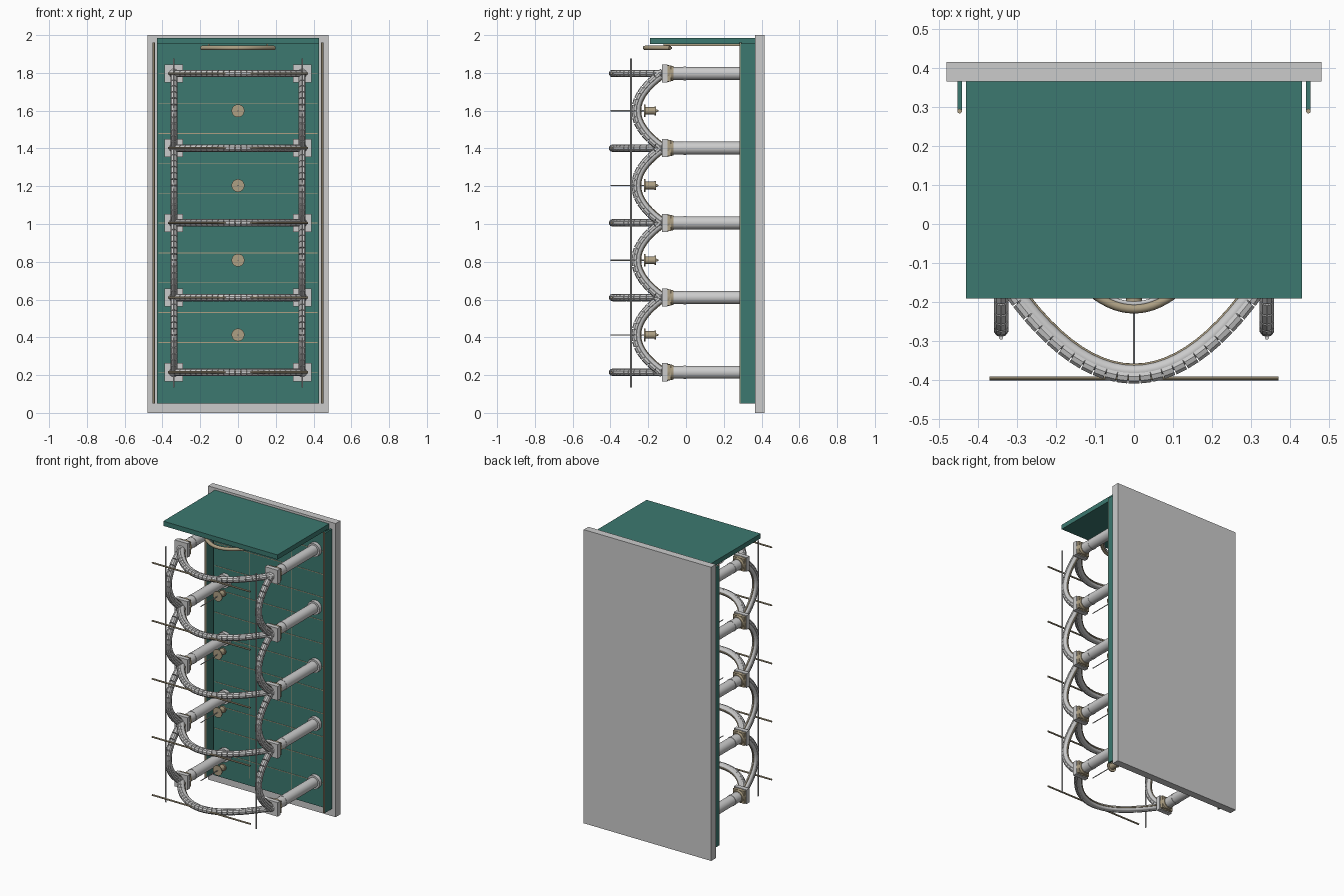
import bpy, math
from mathutils import Vector

if "Cube" in bpy.data.objects:
    bpy.data.objects.remove(bpy.data.objects["Cube"])


def material(name, rgb):
    m = bpy.data.materials.new(name)
    m.diffuse_color = (*rgb, 1)
    m.use_nodes = True
    m.node_tree.nodes["Principled BSDF"].inputs["Base Color"].default_value = m.diffuse_color
    return m


GREEN = material("green", (0.045, 0.19, 0.16))
TAN = material("tan", (0.42, 0.35, 0.23))


def finish(ob, name, mat=None, smooth=False):
    ob.name = name
    if mat:
        ob.data.materials.append(mat)
    if smooth:
        bpy.ops.object.shade_smooth_by_angle(angle=math.radians(35))
    return ob


def box(name, lo, hi, mat=None):
    lo, hi = Vector(lo), Vector(hi)
    bpy.ops.mesh.primitive_cube_add(size=1, location=(lo + hi) / 2)
    ob = bpy.context.object
    ob.scale = hi - lo
    return finish(ob, name, mat)


def rod(name, a, b, r, mat=None, r2=None, sides=20):
    a, b = Vector(a), Vector(b)
    bpy.ops.mesh.primitive_cone_add(vertices=sides, radius1=r, radius2=r if r2 is None else r2,
                                    depth=(b - a).length, location=(a + b) / 2)
    ob = bpy.context.object
    ob.rotation_euler = (b - a).to_track_quat('Z', 'Y').to_euler()
    return finish(ob, name, mat, True)


def tube(name, pts, r, mat=None):
    cu = bpy.data.curves.new(name, 'CURVE')
    cu.dimensions = '3D'
    cu.bevel_depth, cu.bevel_resolution, cu.use_fill_caps = r, 2, True
    sp = cu.splines.new('POLY')
    sp.points.add(len(pts) - 1)
    for p, q in zip(sp.points, pts):
        p.co = (*q, 1)
    sp.use_smooth = True
    ob = bpy.data.objects.new(name, cu)
    bpy.context.collection.objects.link(ob)
    if mat:
        cu.materials.append(mat)
    return ob


def bow(a, b, rise, off=0, n=24):
    # parabolic path bulging to the front, optionally offset along its normal
    a, b = Vector(a), Vector(b)
    along, out = (b - a).normalized(), Vector((0, -1, 0))
    pts = []
    for i in range(n + 1):
        t = i / n
        tan = (b - a) + out * rise * 4 * (1 - 2 * t)
        nrm = (out * tan.dot(along) - along * tan.dot(out)).normalized()
        pts.append(a.lerp(b, t) + out * rise * 4 * t * (1 - t) + nrm * off)
    return pts


def arch(name, a, b, rise, n):
    tube(name + "_core", bow(a, b, rise), 0.018)
    tube(name + "_inner_bead", bow(a, b, rise, -0.017), 0.004, TAN)
    pts = bow(a, b, rise, 0.012, n)
    for p, q in zip(pts, pts[1:]):
        rod(name + "_block", p.lerp(q, 0.03), p.lerp(q, 0.97), 0.0195, sides=10)


# back plate, panel and canopy
box("back_plate", (-0.48, 0.365, 0), (0.48, 0.415, 2))
box("green_panel", (-0.43, 0.35, 0.05), (0.43, 0.365, 1.955), GREEN)
box("canopy", (-0.43, -0.19, 1.953), (0.43, 0.365, 1.985), GREEN)

# thin seams on the panel
for i in range(11):
    z = 0.215 + 0.158 * i
    box("panel_seam", (-0.42, 0.348, z - 0.002), (0.42, 0.352, z + 0.002), TAN)
for s in (-1, 1):
    box("upright_seam", (s * 0.156 - 0.001, 0.349, 0.1), (s * 0.156 + 0.001, 0.352, 1.9), TAN)
    # side fins with a trim bead on the front edge
    box("side_fin", (s * 0.446 - 0.006, 0.289, 0.05), (s * 0.446 + 0.006, 0.365, 1.955), GREEN)
    rod("fin_bead", (s * 0.446, 0.289, 0.05), (s * 0.446, 0.289, 1.96), 0.006, TAN)
    # ribs under the canopy
    box("canopy_rib", (s * 0.156 - 0.004, -0.12, 1.943), (s * 0.156 + 0.004, 0.35, 1.954), TAN)

# columns with base flange, collar and capital
LEVELS = [0.215 + 0.3955 * i for i in range(5)]
X = 0.34
for z in LEVELS:
    for s in (-1, 1):
        x = s * X
        rod("column", (x, 0.352, z), (x, -0.08, z), 0.034, sides=24)
        rod("column_base", (x, 0.352, z), (x, 0.325, z), 0.046, sides=24)
        rod("column_ring", (x, 0.0, z), (x, -0.012, z), 0.036, sides=24)
        rod("collar", (x, -0.065, z), (x, -0.1, z), 0.038, TAN, 0.046, 24)
        box("capital_plate", (x - 0.042, -0.1, z - 0.042), (x + 0.042, -0.08, z + 0.042), TAN)
        box("capital", (x - 0.048, -0.128, z - 0.048), (x + 0.048, -0.098, z + 0.048))
    # level arches and their front tie rods
    arch("level_arch", (-X, -0.115, z), (X, -0.115, z), 0.263, 25)
    rod("tie_rod", (-0.37, -0.395, z), (0.37, -0.395, z), 0.0055, TAN, sides=10)

for s in (-1, 1):
    for a, b in zip(LEVELS, LEVELS[1:]):
        arch("upright_arch", (s * X, -0.115, a), (s * X, -0.115, b), 0.143, 14)
    rod("upright_rod", (s * X, -0.291, 0.135), (s * X, -0.291, 1.875), 0.005, sides=10)

# bosses between the levels, each with a long pin
for a, b in zip(LEVELS, LEVELS[1:]):
    z = (a + b) / 2
    rod("boss_disc", (0, -0.222, z), (0, -0.215, z), 0.034, TAN, sides=24)
    rod("boss_body", (0, -0.215, z), (0, -0.165, z), 0.02, TAN)
    rod("boss_rim", (0, -0.168, z), (0, -0.158, z), 0.024, TAN)
    rod("boss_tip", (0, -0.158, z), (0, -0.145, z), 0.008, TAN, 0.003)
    rod("boss_pin", (0, -0.4, z), (0, -0.2, z), 0.003, sides=8)

# small arch under the canopy
tube("canopy_arch", bow((-0.19, -0.085, 1.932), (0.19, -0.085, 1.932), 0.132), 0.012, TAN)
tube("canopy_arch_bead", bow((-0.19, -0.085, 1.932), (0.19, -0.085, 1.932), 0.132, -0.013), 0.006)
